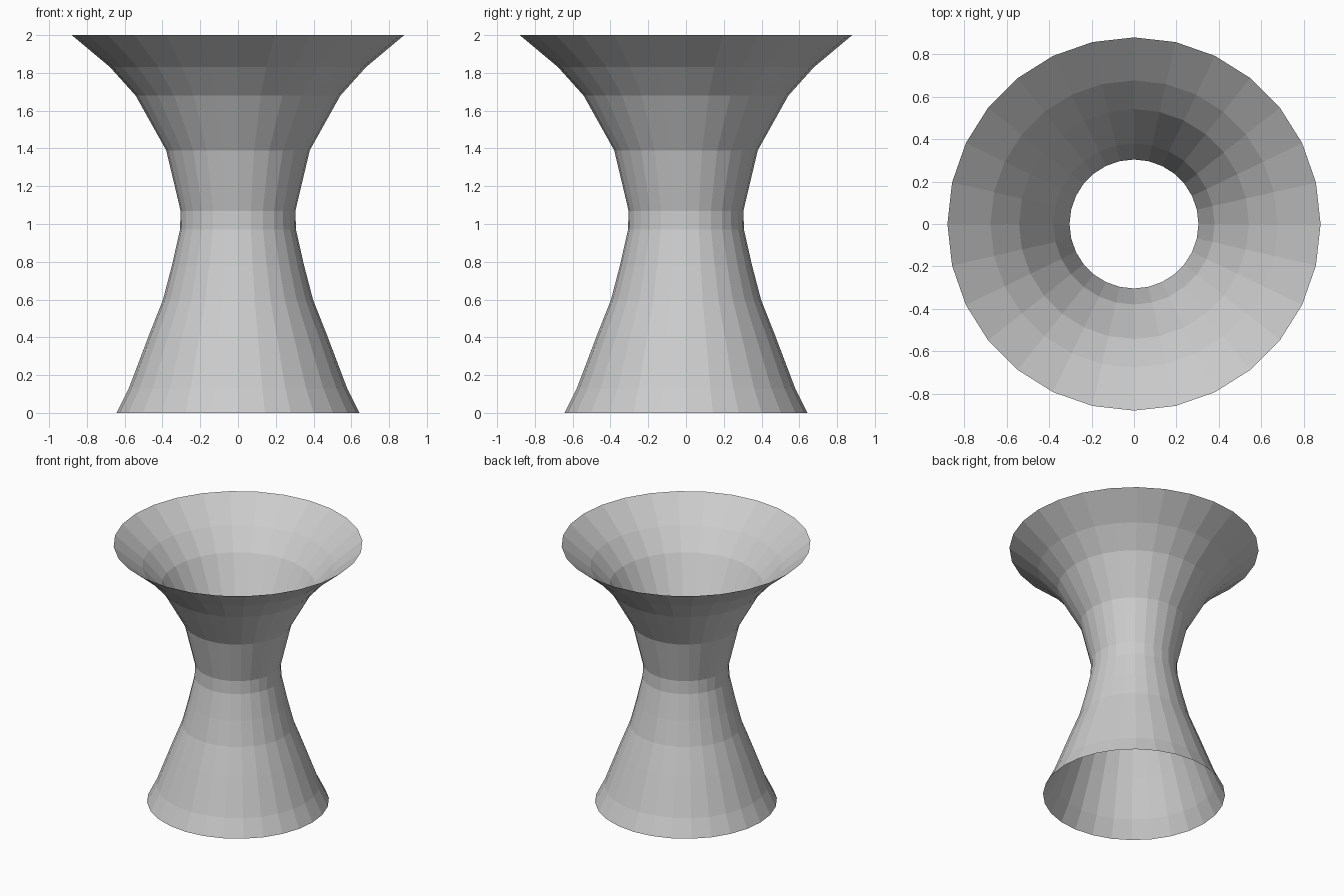
import bpy, bmesh
from math import tau, cos, sin

if "Cube" in bpy.data.objects:
    bpy.data.objects.remove(bpy.data.objects["Cube"])

SIDES = 28

# Outline of the hourglass shell: (radius, height)
profile = [(0.643, 0.0), (0.578, 0.13), (0.472, 0.41), (0.397, 0.60),
           (0.350, 0.78), (0.307, 0.97), (0.304, 1.07), (0.380, 1.39),
           (0.542, 1.68), (0.677, 1.83), (0.880, 2.0)]

# Open single-walled shell, lathed around z
bm = bmesh.new()
rings = [[bm.verts.new((r * cos(tau * i / SIDES), r * sin(tau * i / SIDES), z))
          for i in range(SIDES)] for r, z in profile]
for low, high in zip(rings, rings[1:]):
    for i in range(SIDES):
        j = (i + 1) % SIDES
        bm.faces.new((low[i], low[j], high[j], high[i]))

mesh = bpy.data.meshes.new("hourglass_shell")
bm.to_mesh(mesh)
bm.free()
shell = bpy.data.objects.new("hourglass_shell", mesh)
bpy.context.collection.objects.link(shell)
